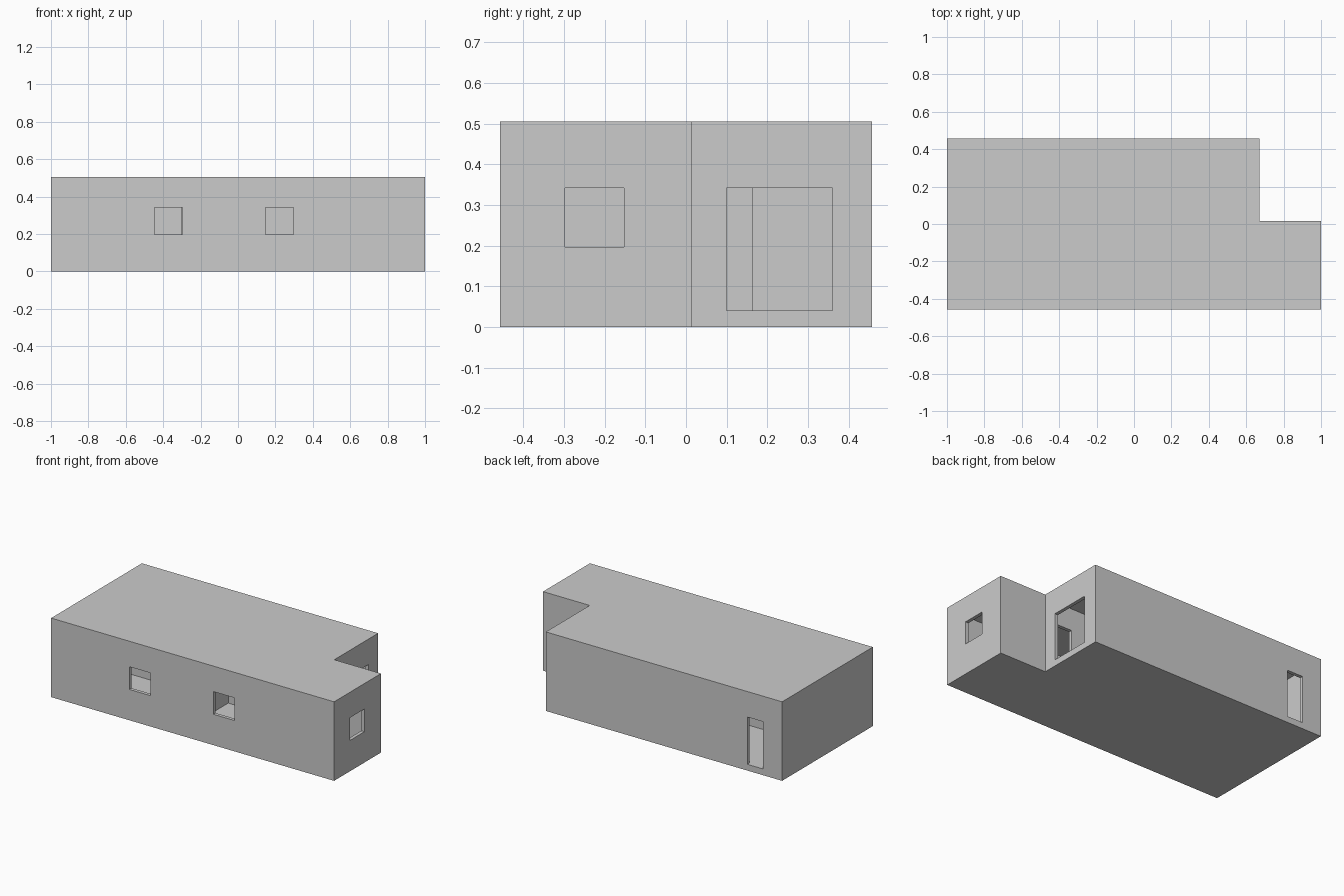
import bpy, bmesh

if "Cube" in bpy.data.objects:
    bpy.data.objects.remove(bpy.data.objects["Cube"])

H = 0.505          # building height
T = 0.022          # wall and ceiling thickness
FLOOR = 0.04       # floor level, also door threshold
HEAD = 0.342       # top of all openings
SILL = 0.197       # bottom of windows
X, Y = 1.0, 0.458  # half sizes of footprint
NX, NY = 0.67, 0.015   # inner corner of the notch
PX = -0.075        # centre of the cross partition
E = 0.006          # overcut


def box(name, x0, x1, y0, y1, z0, z1):
    bm = bmesh.new()
    bmesh.ops.create_cube(bm, size=1)
    for v in bm.verts:
        v.co = ((x0 + x1) / 2 + v.co.x * (x1 - x0),
                (y0 + y1) / 2 + v.co.y * (y1 - y0),
                (z0 + z1) / 2 + v.co.z * (z1 - z0))
    me = bpy.data.meshes.new(name)
    bm.to_mesh(me)
    bm.free()
    ob = bpy.data.objects.new(name, me)
    bpy.context.collection.objects.link(ob)
    return ob


# L-shaped building block
bm = bmesh.new()
outline = [(-X, -Y), (X, -Y), (X, NY), (NX, NY), (NX, Y), (-X, Y)]
base = bm.faces.new([bm.verts.new((x, y, 0)) for x, y in outline])
top = bmesh.ops.extrude_face_region(bm, geom=[base])["geom"]
bmesh.ops.translate(bm, vec=(0, 0, H),
                    verts=[g for g in top if isinstance(g, bmesh.types.BMVert)])
bmesh.ops.recalc_face_normals(bm, faces=bm.faces)
mesh = bpy.data.meshes.new("house_walls")
bm.to_mesh(mesh)
bm.free()
house = bpy.data.objects.new("house_walls", mesh)
bpy.context.collection.objects.link(house)


def cut(name, x0, x1, y0, y1, z0, z1):
    cutter = box(name, x0, x1, y0, y1, z0, z1)
    cutter.hide_render = True
    mod = house.modifiers.new(name, "BOOLEAN")
    mod.operation = "DIFFERENCE"
    mod.solver = "EXACT"
    mod.object = cutter
    bpy.context.view_layer.objects.active = house
    bpy.ops.object.modifier_apply(modifier=name)
    bpy.data.objects.remove(cutter)


# Four rooms: front row and back row, split by the cross partition
for row, y0, y1, xr in (("front", -Y + T, NY - T, X - T), ("back", NY, Y - T, NX - T)):
    cut(row + "_left_room", -X + T, PX - T / 2, y0, y1, FLOOR, H - T)
    cut(row + "_right_room", PX + T / 2, xr, y0, y1, FLOOR, H - T)


def opening_y(name, x0, x1, outer_y, z0):
    """Opening through a wall that runs along x, outer_y is its back face."""
    cut(name, x0, x1, outer_y - T - E, outer_y + E, z0, HEAD)


def opening_x(name, y0, y1, outer_x, z0):
    """Opening through a wall that runs along y, outer_x is its right face."""
    cut(name, outer_x - T - E, outer_x + E, y0, y1, z0, HEAD)


# Windows
opening_y("front_window_left", -0.446, -0.298, -Y + T, SILL)
opening_y("front_window_right", 0.146, 0.296, -Y + T, SILL)
opening_x("side_window", -0.297, -0.152, X, SILL)

# Outside doors
opening_x("wide_door", 0.10, 0.36, NX, FLOOR)
opening_y("back_door", -0.866, -0.754, Y, FLOOR)

# Inside doorways
opening_y("right_room_doorway", 0.475, 0.588, NY, FLOOR)
opening_y("left_room_doorway", -0.30, -0.188, NY, FLOOR)
opening_x("cross_doorway", 0.05, 0.162, PX + T / 2, FLOOR)
